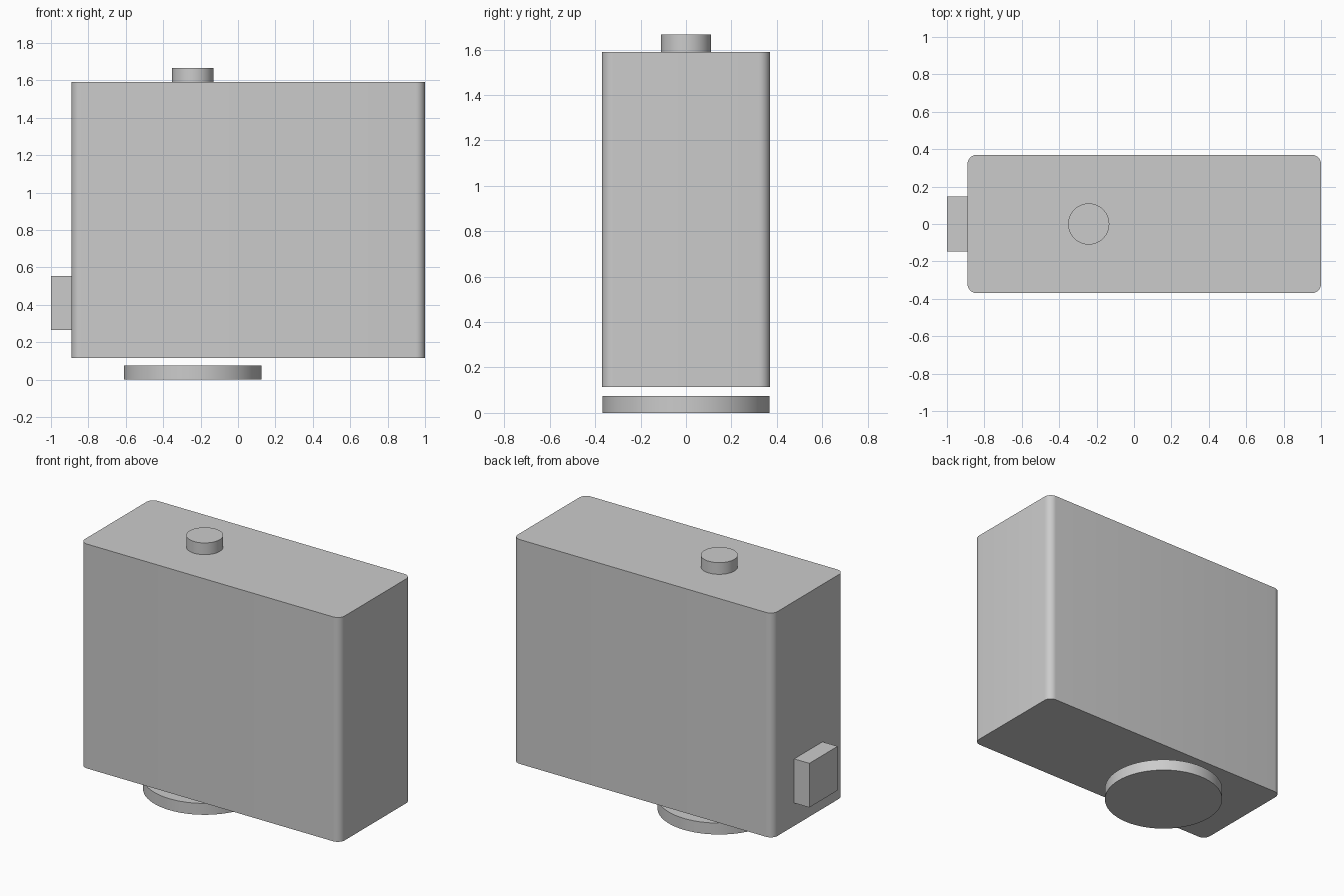
import bpy
import bmesh
import math
from mathutils import Matrix, Vector

cube = bpy.data.objects.get("Cube")
if cube:
    bpy.data.objects.remove(cube, do_unlink=True)

grey = bpy.data.materials.new("plain grey")
grey.use_nodes = True
colour = (0.6, 0.6, 0.6, 1)
grey.diffuse_color = colour
grey.node_tree.nodes["Principled BSDF"].inputs["Base Color"].default_value = colour


def finish(name, bm, smooth=True):
    mesh = bpy.data.meshes.new(name)
    bm.to_mesh(mesh)
    bm.free()
    mesh.materials.append(grey)
    obj = bpy.data.objects.new(name, mesh)
    bpy.context.collection.objects.link(obj)
    if smooth:
        bpy.ops.object.select_all(action="DESELECT")
        obj.select_set(True)
        bpy.context.view_layer.objects.active = obj
        bpy.ops.object.shade_smooth_by_angle(angle=math.radians(30))
    return obj


def box(name, low, high, radius=0):
    """Box between two corners, with optional rounded upright edges."""
    low, high = Vector(low), Vector(high)
    bm = bmesh.new()
    bmesh.ops.create_cube(bm, size=1, matrix=Matrix.LocRotScale(
        (low + high) / 2, None, high - low))
    if radius:
        upright = [e for e in bm.edges
                   if abs(e.verts[0].co.z - e.verts[1].co.z) > 0.01]
        bmesh.ops.bevel(bm, geom=upright, offset=radius, segments=8,
                        profile=0.5, affect="EDGES")
    return finish(name, bm, radius > 0)


def disc(name, x, radius, bottom, top):
    bm = bmesh.new()
    bmesh.ops.create_cone(bm, cap_ends=True, segments=64, radius1=radius,
                          radius2=radius, depth=top - bottom,
                          matrix=Matrix.Translation((x, 0, (bottom + top) / 2)))
    return finish(name, bm)


# Main housing with rounded upright corners
box("body", (-0.89, -0.37, 0.115), (1, 0.37, 1.59), radius=0.05)

# Small block on the side wall
box("side_block", (-1, -0.147, 0.265), (-0.89, 0.147, 0.555))

# Button on top and separate foot disc beneath, on one shared axis
axis_x = -0.242
disc("top_button", axis_x, 0.11, 1.59, 1.667)
disc("base_disc", axis_x, 0.368, 0, 0.075)
